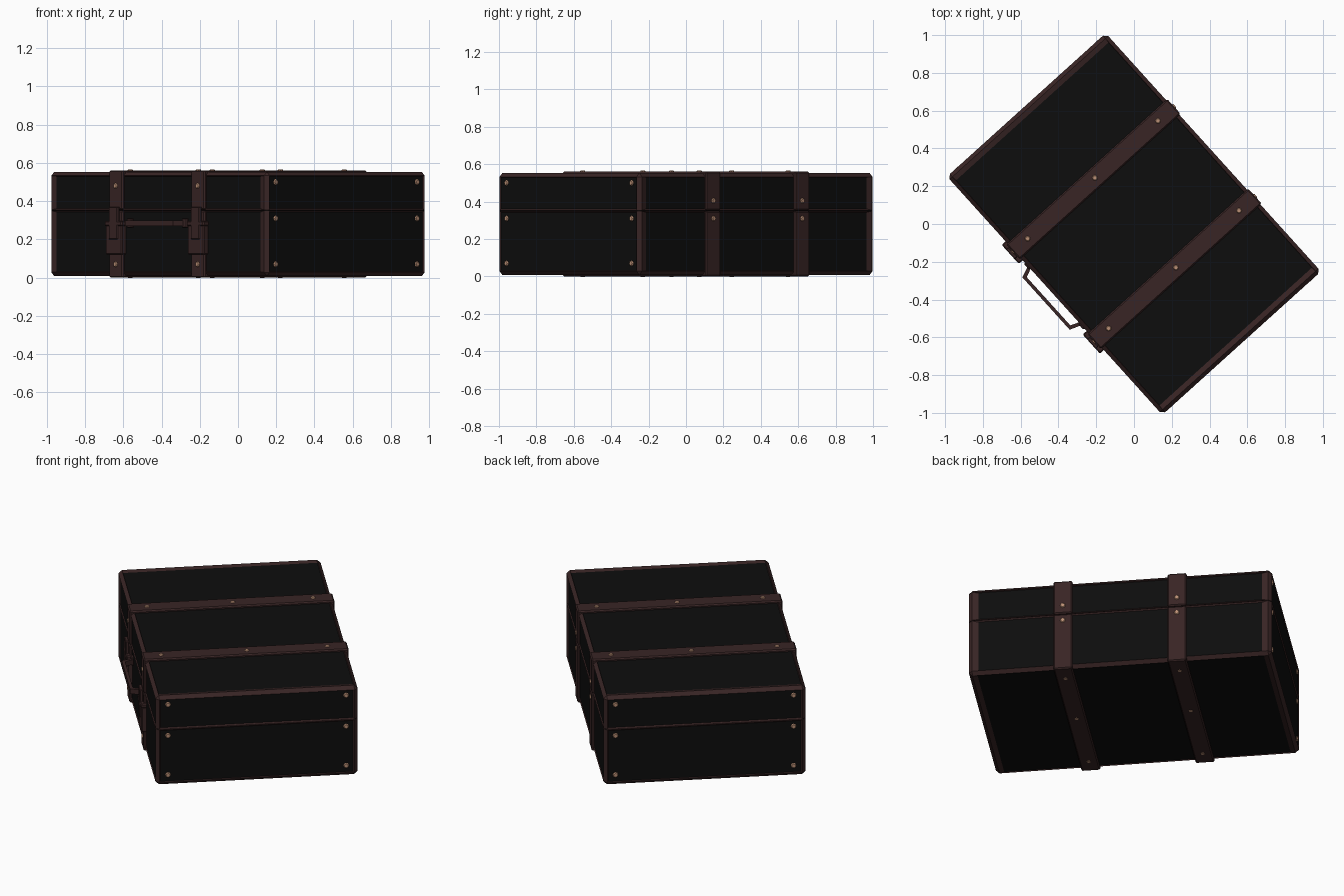
import bpy, bmesh, math
from mathutils import Matrix

if "Cube" in bpy.data.objects:
    bpy.data.objects.remove(bpy.data.objects["Cube"])

ROT = Matrix.Rotation(math.radians(-47.9), 4, 'Z')
HX, HY = 0.85, 0.566          # half length / half depth of the case
Z0, SEAM, Z1 = 0.008, 0.352, 0.553


def mat(name, rgb):
    m = bpy.data.materials.new(name)
    m.diffuse_color = (*rgb, 1)
    m.use_nodes = True
    m.node_tree.nodes["Principled BSDF"].inputs["Base Color"].default_value = m.diffuse_color
    return m


BLACK = mat("black_leather", (0.004, 0.004, 0.004))
BROWN = mat("brown_leather", (0.040, 0.018, 0.018))
BRASS = mat("brass", (0.50, 0.28, 0.18))


def finish(bm, name, mats):
    bmesh.ops.recalc_face_normals(bm, faces=bm.faces)
    bm.transform(ROT)
    me = bpy.data.meshes.new(name)
    bm.to_mesh(me)
    bm.free()
    for m in mats:
        me.materials.append(m)
    ob = bpy.data.objects.new(name, me)
    bpy.context.collection.objects.link(ob)
    return ob


def box_bm(lo, hi):
    bm = bmesh.new()
    bmesh.ops.create_cube(bm, size=1)
    for v in bm.verts:
        v.co = [(l + h) / 2 + c * (h - l) for l, h, c in zip(lo, hi, v.co)]
    return bm


def bevel(bm, edges, w):
    bmesh.ops.bevel(bm, geom=edges, offset=w, segments=1, affect='EDGES')


def box(name, lo, hi, w=0.006, m=BROWN):
    bm = box_bm(lo, hi)
    if w:
        bevel(bm, bm.edges[:], w)
    return finish(bm, name, [m])


# Half of the case: chamfered shell with recessed black panels inside brown trim
def shell(name, z0, z1, seam):
    bm = box_bm((-HX, -HY, z0), (HX, HY, z1))
    edges = [e for e in bm.edges if not all(abs(v.co.z - seam) < 1e-4 for v in e.verts)]
    bevel(bm, edges, 0.02)
    bm.normal_update()
    panels = [f for f in bm.faces if max(abs(c) for c in f.normal) > 0.99
              and f.calc_area() > 0.1 and abs(f.calc_center_median().z - seam) > 0.01]
    bmesh.ops.inset_individual(bm, faces=panels, thickness=0.003, depth=-0.006)
    zm = 0.023
    lo_z = z0 + (0.007 if z0 == seam else zm)
    hi_z = z1 - (0.007 if z1 == seam else zm)
    for f in panels:
        f.material_index = 1
        c = f.calc_center_median()
        n = [abs(k) for k in f.normal]
        axis = n.index(max(n))
        mx, my = (0.055, 0.026) if axis != 2 else (0.047, 0.022)
        for v in f.verts:
            if axis != 0:
                v.co.x = math.copysign(HX - mx, v.co.x)
            if axis != 1:
                v.co.y = math.copysign(HY - my, v.co.y)
            if axis != 2:
                v.co.z = hi_z if v.co.z > c.z else lo_z
    finish(bm, name, [BROWN, BLACK])


shell("case_base", Z0, SEAM - 0.002, SEAM - 0.002)
shell("case_lid", SEAM + 0.002, Z1, SEAM + 0.002)
box("seam_liner", (-HX + .01, -HY + .01, SEAM - .01), (HX - .01, HY - .01, SEAM + .01), 0, BLACK)


# Brass rivets: low domes placed on a face direction
def rivet(p, axis, sign, r=0.017):
    bm = bmesh.new()
    bmesh.ops.create_cone(bm, cap_ends=True, segments=8, radius1=r, radius2=r * 0.65, depth=0.008)
    R = {'x': Matrix.Rotation(sign * math.pi / 2, 4, 'Y'),
         'y': Matrix.Rotation(-sign * math.pi / 2, 4, 'X'),
         'z': Matrix.Rotation(0 if sign > 0 else math.pi, 4, 'X')}[axis]
    bm.transform(Matrix.Translation(p) @ R)
    finish(bm, "rivet", [BRASS])


SY = HY + 0.008
for s in (-1, 1):
    x = 0.32 * s
    # Straps wrapping lid and base
    box("strap_base", (x - .053, -SY, 0), (x + .053, SY, SEAM - .002), 0.007)
    box("strap_lid", (x - .053, -SY, SEAM + .002), (x + .053, SY, 0.561), 0.007)
    for y in (-0.47, 0.01, 0.46):
        rivet((x, y, 0.562), 'z', 1)
        rivet((x, y, -0.001 + 0.003), 'z', -1)
    for z in (0.405, 0.31):
        rivet((x, SY + .002, z), 'y', 1)
    for z in (0.48, 0.07):
        rivet((x, -SY - .002, z), 'y', -1)
    # Front clasp: plate, keeper bar and tongue
    box("clasp_plate", (x - .064, -SY - .014, .12), (x + .064, -SY + .02, .275))
    box("clasp_bar", (x - .068, -SY - .020, .270), (x + .068, -SY + .02, .296))
    box("clasp_tongue", (x - .035, -SY - .02, .20), (x + .035, -SY, .37), 0.004)
    # End panel rivets
    for y in (-0.497, 0.5):
        for z in (0.50, 0.31, 0.07):
            rivet((s * (HX - .003), y, z), 'x', s)
    # Handle mounts
    box("handle_mount", (s * .215 - .02, -HY - .008, .262), (s * .215 + .02, -HY + .02, .31), 0.004)

# Carrying handle: square section swept along a bent path
path = [(-.215, -.555), (-.187, -.628), (.187, -.628), (.215, -.555)]
inner = [(-.195, -.555), (-.172, -.610), (.172, -.610), (.195, -.555)]
bm = bmesh.new()
rings = [[bm.verts.new((*p, .27)), bm.verts.new((*q, .27)),
          bm.verts.new((*q, .30)), bm.verts.new((*p, .30))] for p, q in zip(path, inner)]
for a, b in zip(rings, rings[1:]):
    for i in range(4):
        j = (i + 1) % 4
        bm.faces.new((a[i], a[j], b[j], b[i]))
bm.faces.new(rings[0])
bm.faces.new(rings[-1])
finish(bm, "handle", [BROWN])
